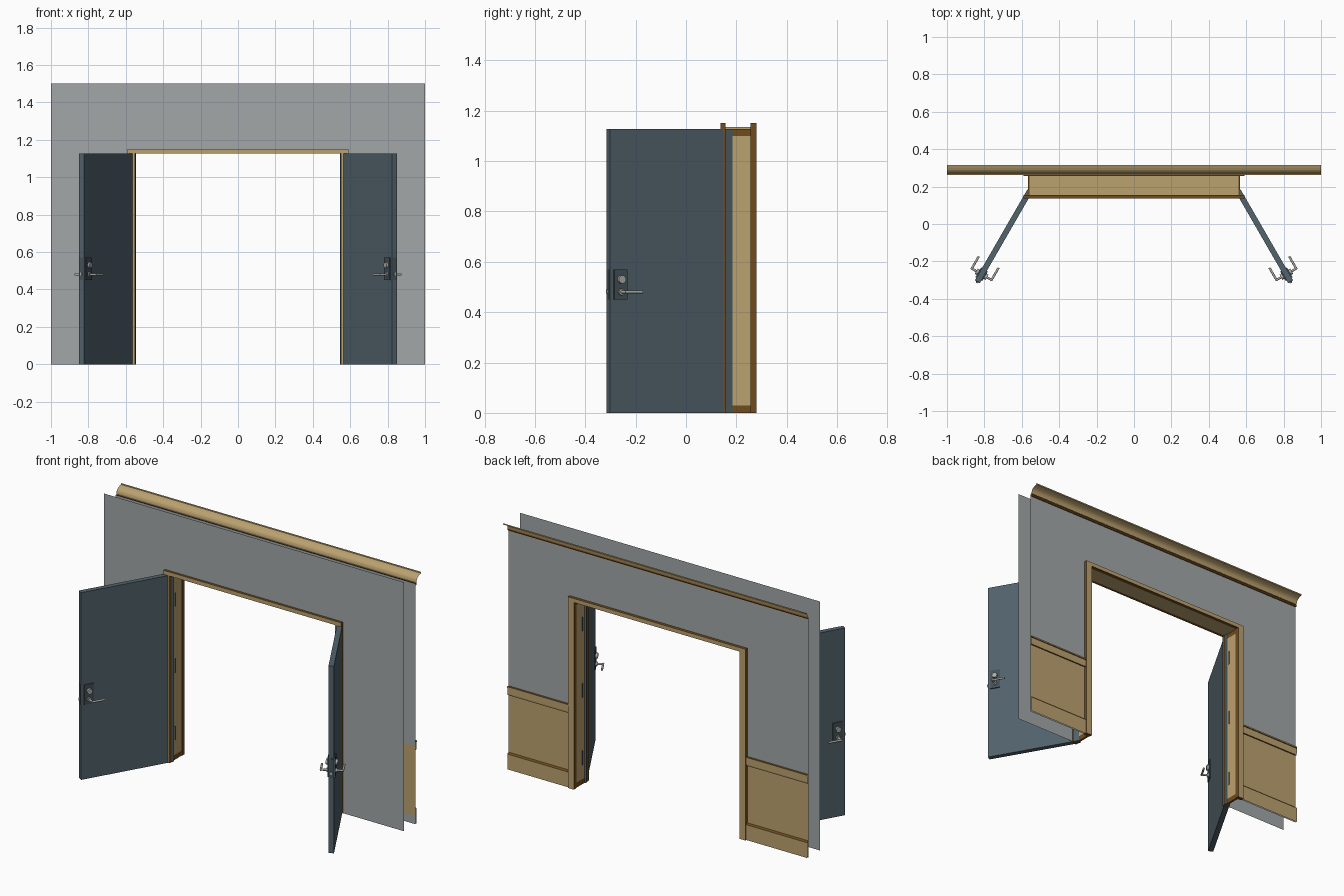
import bpy, bmesh, math
from mathutils import Matrix, Vector

if "Cube" in bpy.data.objects:
    bpy.data.objects.remove(bpy.data.objects["Cube"])


def material(name, rgb):
    m = bpy.data.materials.new(name)
    m.diffuse_color = (*rgb, 1)
    m.use_nodes = True
    m.node_tree.nodes["Principled BSDF"].inputs["Base Color"].default_value = m.diffuse_color
    return m


WALL = material("grey plaster", (0.36, 0.39, 0.39))
TAN = material("tan wood", (0.50, 0.36, 0.16))
BROWN = material("brown wood", (0.16, 0.07, 0.012))
DOOR = material("slate door", (0.085, 0.125, 0.15))
PLATE = material("dark plate", (0.06, 0.085, 0.10))
METAL = material("brushed metal", (0.42, 0.42, 0.40))


def finish(name, bm, mats, matrix=None, rule=None):
    if rule:
        bm.normal_update()
        for f in bm.faces:
            f.material_index = rule(f)
    me = bpy.data.meshes.new(name)
    if matrix:
        bm.transform(matrix)
        if matrix.determinant() < 0:
            bmesh.ops.reverse_faces(bm, faces=bm.faces)
    bm.to_mesh(me)
    bm.free()
    for m in mats:
        me.materials.append(m)
    ob = bpy.data.objects.new(name, me)
    bpy.context.collection.objects.link(ob)
    return ob


def box(name, lo, hi, mats, matrix=None, rule=None):
    bm = bmesh.new()
    lo, hi = Vector(lo), Vector(hi)
    bmesh.ops.create_cube(bm, size=1, matrix=Matrix.Translation((lo + hi) / 2)
                          @ Matrix.Diagonal((*(hi - lo), 1)))
    return finish(name, bm, mats, matrix, rule)


def sheet(name, y, rects, mat, back=False):
    """Flat upright sheet made of x0, x1, z0, z1 rectangles."""
    bm = bmesh.new()
    for x0, x1, z0, z1 in rects:
        pts = [(x0, z0), (x1, z0), (x1, z1), (x0, z1)]
        if back:
            pts.reverse()
        bm.faces.new([bm.verts.new((x, y, z)) for x, z in pts])
    bmesh.ops.remove_doubles(bm, verts=bm.verts, dist=1e-5)
    return finish(name, bm, [mat])


def strip(name, profile, x0, x1, rule=None):
    """Open moulding profile of (y, z) points swept along x."""
    bm = bmesh.new()
    a = [bm.verts.new((x0, y, z)) for y, z in profile]
    b = [bm.verts.new((x1, y, z)) for y, z in profile]
    for i in range(len(profile) - 1):
        bm.faces.new((a[i], a[i + 1], b[i + 1], b[i]))
    return finish(name, bm, [TAN, BROWN], None, rule)


def rod(name, p, q, r, mat, matrix, n=12):
    bm = bmesh.new()
    p, q = Vector(p), Vector(q)
    rot = (q - p).to_track_quat('Z', 'Y').to_matrix().to_4x4()
    bmesh.ops.create_cone(bm, cap_ends=True, segments=n, radius1=r, radius2=r,
                          depth=(q - p).length,
                          matrix=Matrix.Translation((p + q) / 2) @ rot)
    for f in bm.faces:
        f.smooth = len(f.verts) == 4
    return finish(name, bm, [mat], matrix)


# Thin wall faces around the doorway
IN, TOP = 0.57, 1.135
FY, BY = 0.152, 0.262
sheet("front_wall", FY, [(-1, -IN, 0, TOP), (IN, 1, 0, TOP), (-1, -IN, TOP, 1.5),
                         (-IN, IN, TOP, 1.5), (IN, 1, TOP, 1.5)], WALL)
sheet("back_wall", BY, [(-1, -IN, 0.47, TOP), (IN, 1, 0.47, TOP), (-1, -IN, TOP, 1.45),
                        (-IN, IN, TOP, 1.45), (IN, 1, TOP, 1.45),
                        (-1, -IN, 0, 0.05), (IN, 1, 0, 0.05)], WALL, True)
sheet("wainscot_panel", BY, [(-1, -IN, 0.05, 0.47), (IN, 1, 0.05, 0.47)], TAN, True)

# Crown moulding, open at the ends, with a small bead below
cove = [(0.264, 1.452)]
for i in range(7):
    a = math.radians(90 * i / 6)
    cove.append((0.312 - 0.042 * math.cos(a), 1.454 + 0.036 * math.sin(a)))
cove = cove[:1] + [(0.270 + 0.040 * t - 0.010 * math.sin(math.pi * t),
                    1.452 + 0.040 * t + 0.006 * math.sin(math.pi * t))
                   for t in (i / 6 for i in range(7))] + [(0.316, 1.492), (0.316, 1.5)]
strip("crown_moulding", cove, 1, -1)
strip("crown_bead", [(BY, 1.438), (0.268, 1.438), (0.271, 1.445), (0.268, 1.452), (BY, 1.452)],
      1, -1, lambda f: 1)

# Chair rail and baseboard on the back
lips = lambda f: int(abs(f.normal.z) > 0.6)
for side, x0, x1 in (("left", -0.59, -1), ("right", 1, 0.59)):
    strip(side + "_chair_rail", [(BY, 0.447), (0.270, 0.447), (0.272, 0.456),
                                 (0.272, 0.49), (0.276, 0.492), (0.276, 0.5), (BY, 0.5)],
          x0, x1, lips)
    strip(side + "_baseboard", [(0.272, 0), (0.272, 0.092), (0.268, 0.097), (BY, 0.1)],
          x0, x1, lips)

# Door casing on both faces: broad faces tan, edges brown
edges = lambda f: int(abs(f.normal.y) < 0.5)
for face, y0, y1 in (("front", 0.137, 0.156), ("back", 0.256, 0.28)):
    box(face + "_head_casing", (-0.592, y0, 1.128), (0.592, y1, 1.152), [TAN, BROWN], None, edges)
    for side, s in (("left", -1), ("right", 1)):
        xs = sorted((s * 0.552, s * 0.592))
        box(f"{face}_{side}_casing", (xs[0], y0, 0), (xs[1], y1, 1.128),
            [TAN, BROWN], None, edges)

# Jamb lining and lintel, with brown ends on the jambs
box("lintel_lining", (-0.56, 0.154, 1.128), (0.56, 0.258, 1.136), [TAN])
for side, s in (("left", -1), ("right", 1)):
    xs = sorted((s * 0.555, s * 0.568))
    for part, z0, z1, m in (("foot", 0, 0.03, BROWN), ("lining", 0.03, 1.1, TAN),
                            ("head", 1.1, 1.128, BROWN)):
        box(f"{side}_jamb_{part}", (xs[0], 0.154, z0), (xs[1], 0.258, z1), [m])

# Doors: local x runs from hinge to free edge, local y is the thickness
L, T = 0.56, 0.03
hinge = Matrix.Translation((0.5575, 0.1765, 0)) @ Matrix.Rotation(math.radians(-60), 4, 'Z')
for side, M in (("right", hinge), ("left", Matrix.Diagonal((-1, 1, 1, 1)) @ hinge)):
    box(side + "_door", (0, -T / 2, 0), (L, T / 2, 1.128), [DOOR], M)
    for z in (0.16, 0.565, 0.965):
        box(side + "_hinge_leaf", (-0.02, 0.004, z - 0.042), (0.004, 0.012, z + 0.042), [PLATE], M)
        rod(side + "_hinge_knuckle", (-0.014, 0.012, z - 0.042), (-0.014, 0.012, z + 0.042),
            0.006, PLATE, M, 8)
    # Lock edge plate and latch
    box(side + "_edge_plate", (L - 0.001, -0.010, 0.45), (L + 0.002, 0.010, 0.57), [PLATE], M)
    box(side + "_latch", (L, -0.005, 0.475), (L + 0.008, 0.005, 0.49), [METAL], M)
    hx = L - 0.046
    for s in (-1, 1):
        f = s * T / 2
        ys = sorted((f, f + s * 0.006))
        box(side + "_lock_plate", (hx - 0.03, ys[0], 0.45), (hx + 0.03, ys[1], 0.57), [PLATE], M)
        # Lock cylinder, rose and lever
        rod(side + "_lock_cylinder", (hx, f, 0.53), (hx, f + s * 0.018, 0.53), 0.016, METAL, M, 16)
        rod(side + "_lever_rose", (hx, f, 0.48), (hx, f + s * 0.014, 0.48), 0.013, METAL, M, 16)
        rod(side + "_lever_neck", (hx, f, 0.48), (hx, f + s * 0.05, 0.48), 0.006, METAL, M)
        rod(side + "_lever_grip", (hx + 0.005, f + s * 0.046, 0.48),
            (hx - 0.075, f + s * 0.046, 0.48), 0.006, METAL, M)
